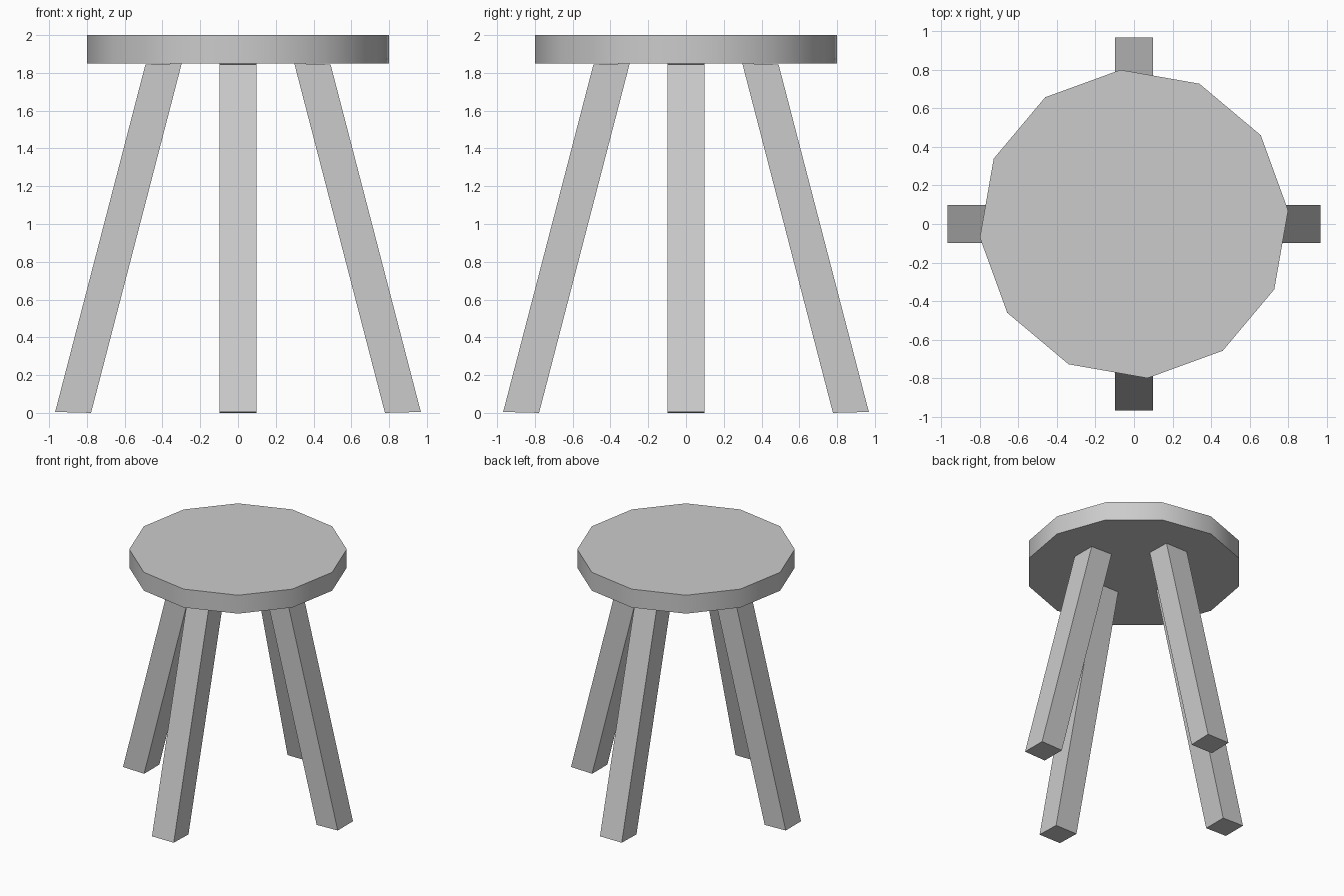
import bpy, bmesh, math
from mathutils import Matrix

if "Cube" in bpy.data.objects:
    bpy.data.objects.remove(bpy.data.objects["Cube"])

# Seat: twelve-sided disc, turned slightly
bpy.ops.mesh.primitive_cylinder_add(vertices=12, radius=0.803, depth=0.15,
                                    location=(0, 0, 1.925),
                                    rotation=(0, 0, math.radians(5)))
seat = bpy.context.object
seat.name = "seat"
bpy.ops.object.shade_smooth_by_angle(angle=math.radians(35))


def add_leg(name, angle):
    """Splayed square leg: side profile in XZ, extruded across Y, turned about Z."""
    profile = [(0.778, 0.0), (0.968, 0.005), (0.490, 1.845), (0.298, 1.85)]
    bm = bmesh.new()
    face = bm.faces.new([bm.verts.new((x, -0.098, z)) for x, z in profile])
    ext = bmesh.ops.extrude_face_region(bm, geom=[face])
    moved = [v for v in ext["geom"] if isinstance(v, bmesh.types.BMVert)]
    bmesh.ops.translate(bm, verts=moved, vec=(0, 0.196, 0))
    bmesh.ops.recalc_face_normals(bm, faces=bm.faces)
    bm.transform(Matrix.Rotation(math.radians(angle), 4, 'Z'))
    mesh = bpy.data.meshes.new(name)
    bm.to_mesh(mesh)
    bm.free()
    bpy.context.collection.objects.link(bpy.data.objects.new(name, mesh))


# Four legs, one per side
for i, side in enumerate(("right", "back", "left", "front")):
    add_leg(side + "_leg", 90 * i)
